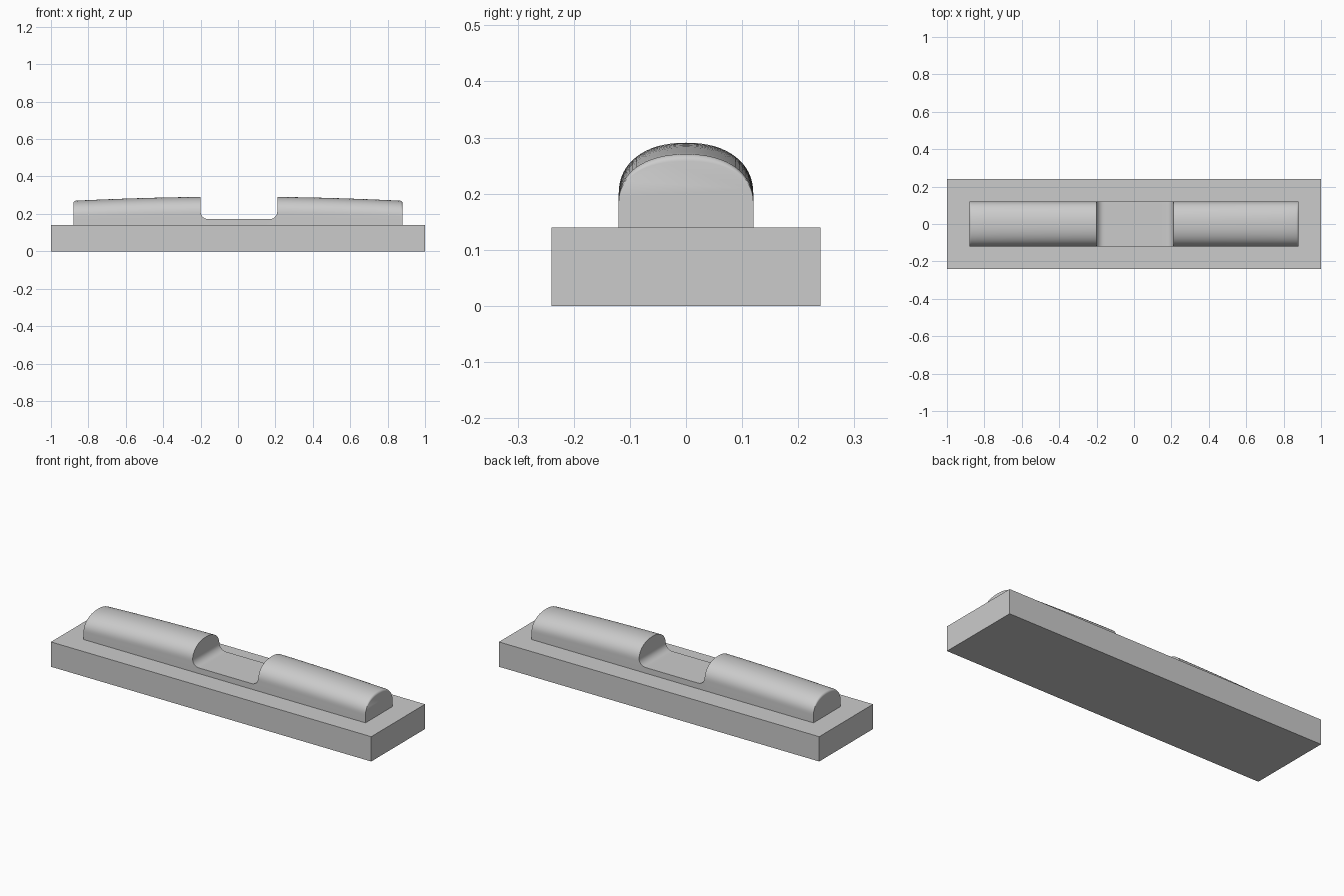
import bpy, bmesh
from math import sin, cos, pi, radians

cube = bpy.data.objects.get("Cube")
if cube:
    bpy.data.objects.remove(cube, do_unlink=True)

grey = bpy.data.materials.new("plain grey")
grey.use_nodes = True
colour = (0.6, 0.6, 0.6, 1)
grey.diffuse_color = colour
grey.node_tree.nodes["Principled BSDF"].inputs["Base Color"].default_value = colour


def loft(name, rings):
    """Skin a row of matching closed rings and cap both ends."""
    bm = bmesh.new()
    loops = [[bm.verts.new(p) for p in ring] for ring in rings]
    n = len(loops[0])
    for a, b in zip(loops, loops[1:]):
        for i in range(n):
            j = (i + 1) % n
            bm.faces.new((a[i], a[j], b[j], b[i]))
    bm.faces.new(loops[0])
    bm.faces.new(loops[-1])
    bmesh.ops.recalc_face_normals(bm, faces=bm.faces)
    mesh = bpy.data.meshes.new(name)
    bm.to_mesh(mesh)
    bm.free()
    mesh.materials.append(grey)
    obj = bpy.data.objects.new(name, mesh)
    bpy.context.collection.objects.link(obj)
    return obj


# Rectangular base plate
W, D, H = 1.0, 0.24, 0.14
loft("base_plate", [[(x, -D, 0), (x, D, 0), (x, D, H), (x, -D, H)] for x in (-W, W)])

# Crowned ridge: domed section that sinks slightly towards rounded ends
LENGTH, HALF, FILLET, STEPS = 0.88, 0.12, 0.012, 32


def section(x, inset):
    crown = 0.022 * (x / LENGTH) ** 2
    spring, rise = 0.2 - 0.7 * crown, 0.092 - 0.3 * crown - inset
    ring = [(x, HALF, H - 0.002)]
    for i in range(STEPS + 1):
        a = pi * i / STEPS
        c, s = cos(a), max(sin(a), 0)
        y = HALF * abs(c) ** 0.9 * (1 if c > 0 else -1)
        ring.append((x, y, spring + rise * s ** 0.9))
    return ring + [(x, -HALF, H - 0.002)]


arc = [pi / 2 * i / 5 for i in range(6)]
end = [(LENGTH - FILLET * (1 - cos(a)), FILLET * (1 - sin(a))) for a in arc]
middle = [(LENGTH - FILLET) * (1 - i / 12) for i in range(1, 24)]
stations = end + [(x, 0) for x in middle] + [(-x, d) for x, d in reversed(end)]
ridge = loft("crowned_ridge", [section(x, d) for x, d in stations])

# Central notch with rounded lower corners
LEFT, RIGHT, FLOOR, R = -0.2, 0.21, 0.172, 0.04
bend = [pi / 2 * i / 8 for i in range(9)]
slot = [(LEFT, 0.4)]
slot += [(LEFT + R - R * cos(a), FLOOR + R - R * sin(a)) for a in bend]
slot += [(RIGHT - R + R * sin(a), FLOOR + R - R * cos(a)) for a in bend]
slot += [(RIGHT, 0.4)]
cutter = loft("notch_cutter", [[(x, y, z) for x, z in slot] for y in (-0.3, 0.3)])
cutter.hide_render = True

cut = ridge.modifiers.new("notch", "BOOLEAN")
cut.operation, cut.solver, cut.object = "DIFFERENCE", "EXACT", cutter
bpy.ops.object.select_all(action="DESELECT")
ridge.select_set(True)
bpy.context.view_layer.objects.active = ridge
bpy.ops.object.modifier_apply(modifier="notch")
bpy.data.objects.remove(cutter, do_unlink=True)
bpy.ops.object.shade_smooth_by_angle(angle=radians(30))
